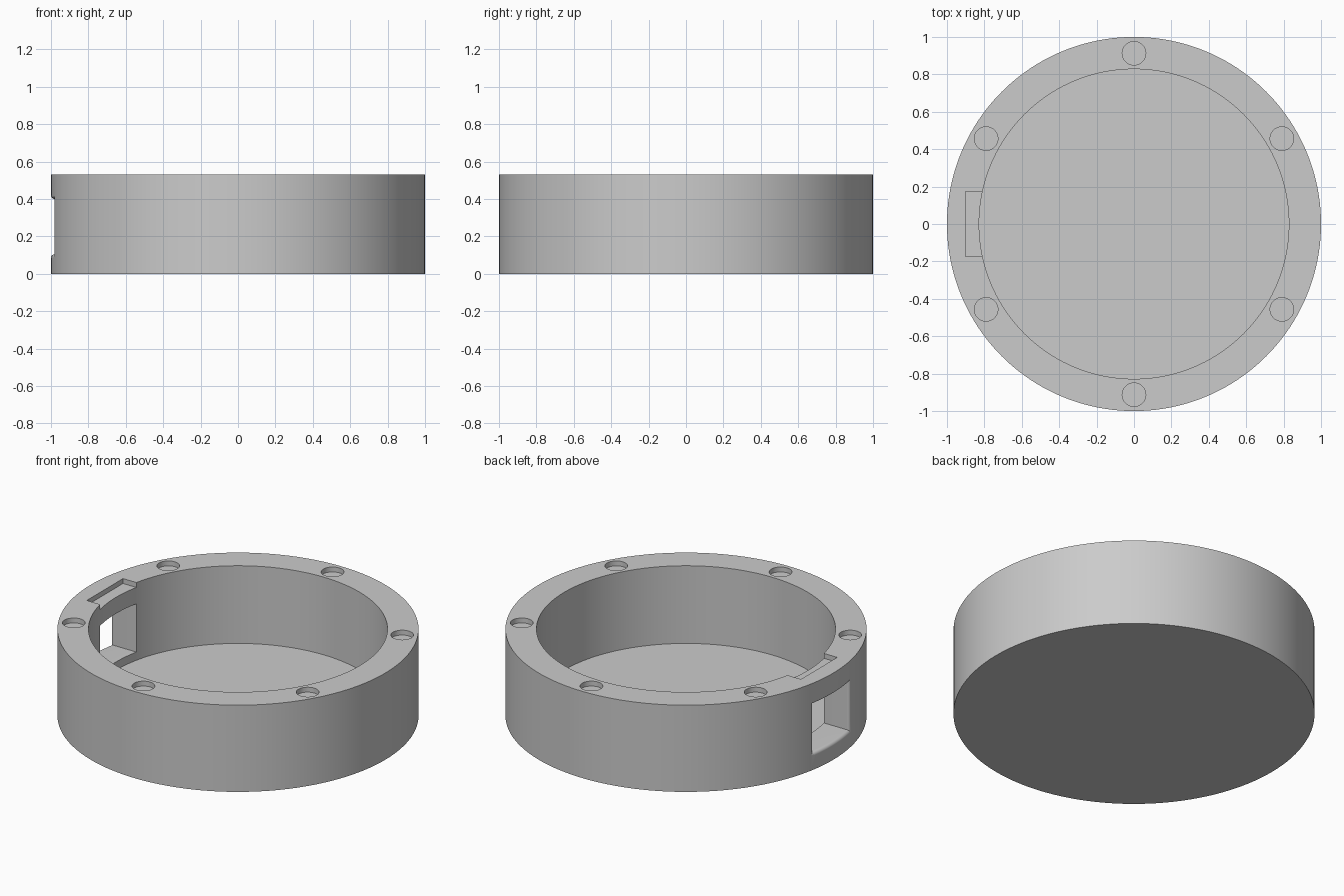
import bpy, bmesh, math

if "Cube" in bpy.data.objects:
    bpy.data.objects.remove(bpy.data.objects["Cube"])

HEIGHT, FLOOR = 0.53, 0.055
INNER_R = 0.828
RECESS = 0.03          # depth of the pockets in the rim
HALF_W = 0.175         # half width of window and rim slot

grey = bpy.data.materials.new("plain_grey")
grey.use_nodes = True
colour = (0.6, 0.6, 0.6, 1)
grey.diffuse_color = colour
grey.node_tree.nodes["Principled BSDF"].inputs["Base Color"].default_value = colour


def cylinder(name, radius, z0, z1, x=0, y=0, sides=160):
    bpy.ops.mesh.primitive_cylinder_add(
        vertices=sides, radius=radius, depth=z1 - z0, location=(x, y, (z0 + z1) / 2))
    bpy.context.object.name = name
    return bpy.context.object


def cut(body, cutter):
    mod = body.modifiers.new("cut", "BOOLEAN")
    mod.operation, mod.solver, mod.object = "DIFFERENCE", "EXACT", cutter
    bpy.context.view_layer.objects.active = body
    bpy.ops.object.modifier_apply(modifier=mod.name)
    bpy.data.objects.remove(cutter)


def window_cutter(z0, z1, fillet, steps=8, cols=16):
    """Curved plug following the wall, flaring out at the outer surface."""
    layers = [(-0.05, fillet)]
    for i in range(steps + 1):
        t = math.pi / 2 * i / steps
        layers.append((fillet * (1 - math.cos(t)), fillet * (1 - math.sin(t))))
    layers.append((0.25, 0))
    bm = bmesh.new()
    rings = []
    for depth, grow in layers:
        w = HALF_W + grow
        ys = [w * (2 * i / cols - 1) for i in range(cols + 1)]
        rows = []
        for z in (z0 - grow, z1 + grow):
            rows.append([bm.verts.new((-math.sqrt((1 - depth) ** 2 - y * y), y, z))
                         for y in ys])
        rings.append(rows[0] + rows[1][::-1])
    n = len(rings[0])
    for a, b in zip(rings, rings[1:]):
        for i in range(n):
            j = (i + 1) % n
            bm.faces.new((a[i], a[j], b[j], b[i]))
    for ring in (rings[0], rings[-1]):
        for i in range(cols):
            bm.faces.new((ring[i], ring[i + 1], ring[n - 2 - i], ring[n - 1 - i]))
    bmesh.ops.recalc_face_normals(bm, faces=bm.faces)
    mesh = bpy.data.meshes.new("window_cutter")
    bm.to_mesh(mesh)
    bm.free()
    obj = bpy.data.objects.new("window_cutter", mesh)
    bpy.context.collection.objects.link(obj)
    return obj


# Round housing with an open cavity
body = cylinder("round_housing", 1, 0, HEIGHT)
cut(body, cylinder("cavity", INNER_R, FLOOR, HEIGHT + 0.1))

# Six shallow round pockets in the rim
for k in range(6):
    a = math.radians(30 + 60 * k)
    cut(body, cylinder("pocket", 0.063, HEIGHT - RECESS, HEIGHT + 0.1,
                       0.913 * math.cos(a), 0.913 * math.sin(a), 48))

# Rectangular slot in the rim above the window
bpy.ops.mesh.primitive_cube_add(size=1, location=(-0.8, 0, HEIGHT - RECESS + 0.1))
slot = bpy.context.object
slot.scale = (0.2, 2 * HALF_W, 0.2)
bpy.context.view_layer.update()
cut(body, slot)

# Window through the side wall with a rounded outer edge
cut(body, window_cutter(0.105, 0.4, 0.02))

body.data.materials.clear()
body.data.materials.append(grey)
bpy.ops.object.select_all(action="DESELECT")
body.select_set(True)
bpy.context.view_layer.objects.active = body
bpy.ops.object.shade_smooth_by_angle(angle=math.radians(30))
